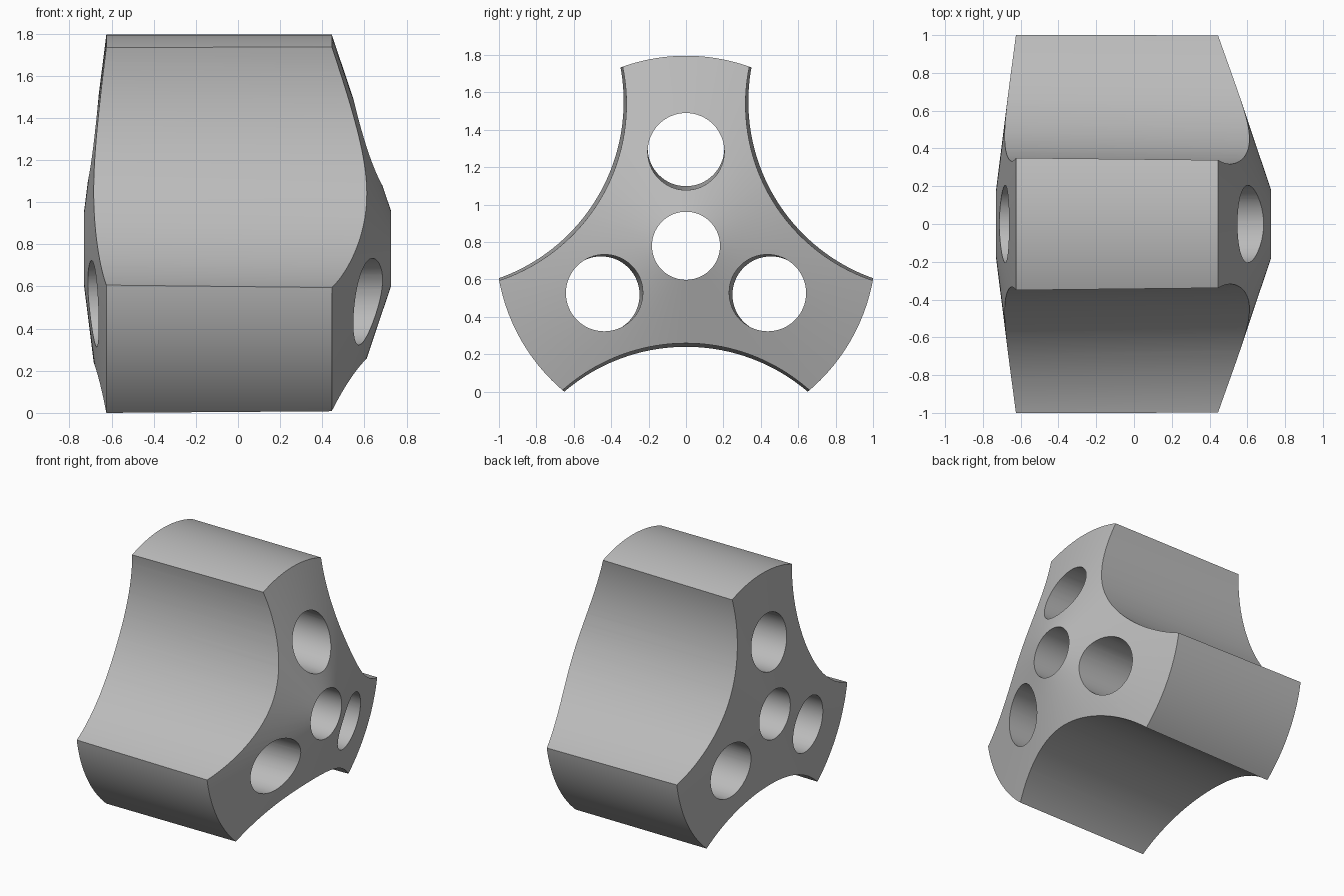
import bpy, bmesh
from math import sin, cos, pi, radians
from mathutils import Vector, Matrix

cube = bpy.data.objects.get("Cube")
if cube:
    bpy.data.objects.remove(cube, do_unlink=True)

AXIS_Z = 0.78      # height of the hub axis, which runs along x
RADIUS = 1.016     # outer radius of the lobes
BORE = 0.182
TILT = radians(0.85)

grey = bpy.data.materials.new("plain grey")
grey.use_nodes = True
colour = (0.5, 0.5, 0.5, 1)
grey.diffuse_color = colour
grey.node_tree.nodes["Principled BSDF"].inputs["Base Color"].default_value = colour


def make_object(name, bm):
    bmesh.ops.recalc_face_normals(bm, faces=bm.faces)
    mesh = bpy.data.meshes.new(name)
    bm.to_mesh(mesh)
    bm.free()
    obj = bpy.data.objects.new(name, mesh)
    bpy.context.collection.objects.link(obj)
    mesh.materials.append(grey)
    return obj


def lathe(name, profile, segments):
    """Closed ring turned about the x axis from (x, radius) points."""
    bm = bmesh.new()
    rings = []
    for i in range(segments):
        a = 2 * pi * i / segments
        rings.append([bm.verts.new((x, r * sin(a), AXIS_Z + r * cos(a)))
                      for x, r in profile])
    n = len(profile)
    for i in range(segments):
        a, b = rings[i], rings[(i + 1) % segments]
        for j in range(n):
            k = (j + 1) % n
            bm.faces.new((a[j], a[k], b[k], b[j]))
    return make_object(name, bm)


def cutter(name, angle, distance, radius, segments):
    """Cylinder along x, leaning slightly towards the hub at its +x end."""
    out = Vector((0, sin(angle), cos(angle)))
    direction = Vector((cos(TILT), 0, 0)) - out * sin(TILT)
    turn = direction.to_track_quat('Z', 'Y').to_matrix().to_4x4()
    place = Matrix.Translation(out * distance + Vector((0, 0, AXIS_Z)))
    bm = bmesh.new()
    bmesh.ops.create_cone(bm, cap_ends=True, segments=segments, radius1=radius,
                          radius2=radius, depth=3, matrix=place @ turn)
    obj = make_object(name, bm)
    obj.hide_render = True
    return obj


# Hub body with shallow conical ends and a central bore
body = lathe("three_lobed_hub", [(-0.73, BORE), (-0.625, RADIUS),
                                 (0.445, RADIUS), (0.725, BORE)], 120)

# Three round holes through the lobes and three scallops between them
cutters = []
for i in range(3):
    lobe = 2 * pi * i / 3
    cutters.append(cutter("lobe_hole_cutter", lobe, 0.513, 0.205, 64))
    cutters.append(cutter("scallop_cutter", lobe + pi / 3, 1.53, 1.0, 160))

for c in cutters:
    cut = body.modifiers.new("cut", 'BOOLEAN')
    cut.operation = 'DIFFERENCE'
    cut.solver = 'EXACT'
    cut.object = c

bpy.ops.object.select_all(action='DESELECT')
body.select_set(True)
bpy.context.view_layer.objects.active = body
for name in [m.name for m in body.modifiers]:
    bpy.ops.object.modifier_apply(modifier=name)
for c in cutters:
    bpy.data.objects.remove(c, do_unlink=True)

bpy.ops.object.shade_smooth_by_angle(angle=radians(20))
